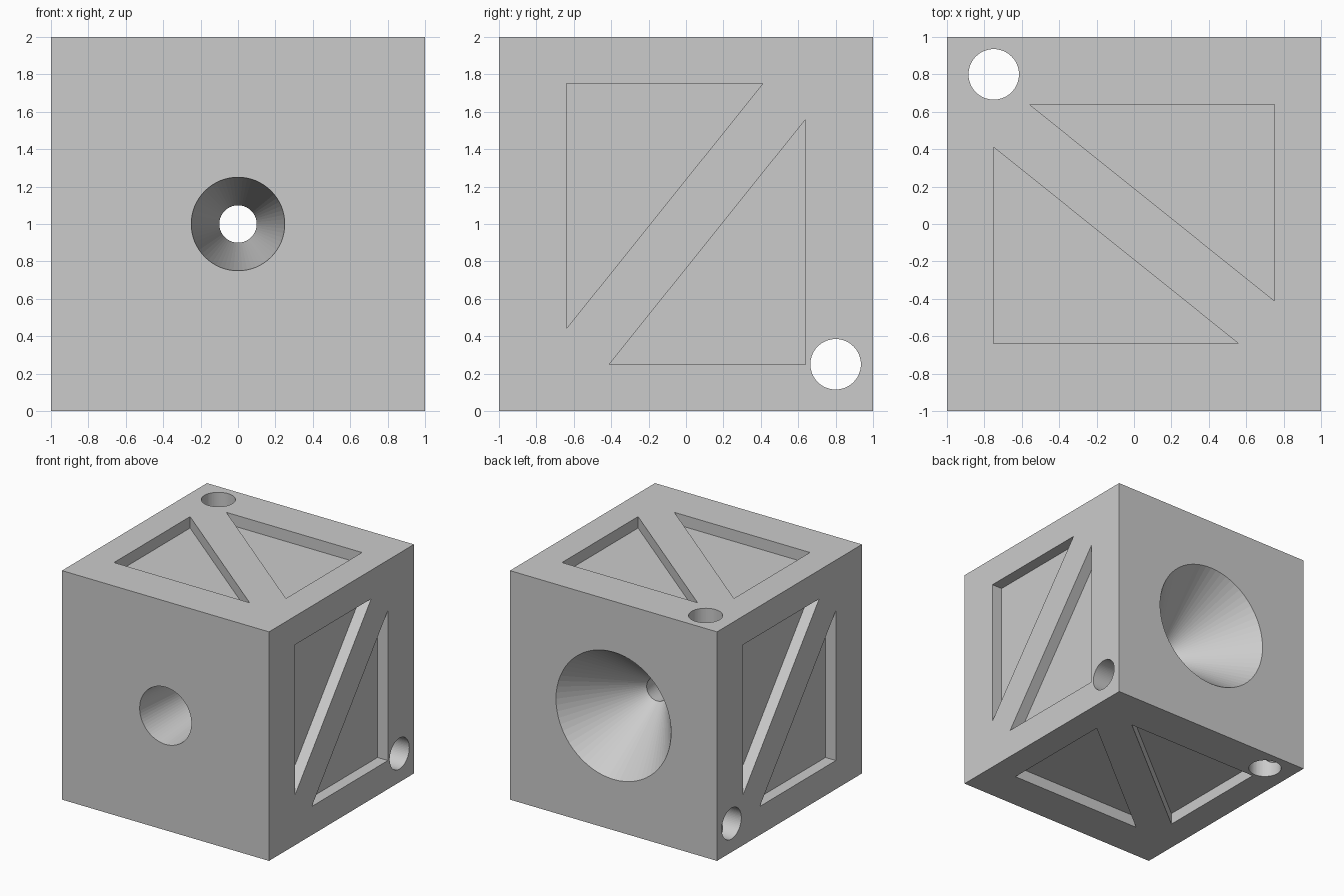
import bpy, bmesh
from math import pi
from mathutils import Matrix, Vector

old = bpy.data.objects.get("Cube")
if old:
    bpy.data.objects.remove(old, do_unlink=True)

grey = bpy.data.materials.new("plain_grey")
grey.use_nodes = True
colour = (0.6, 0.6, 0.6, 1)
grey.diffuse_color = colour
grey.node_tree.nodes["Principled BSDF"].inputs["Base Color"].default_value = colour


def make_object(name, bm):
    bmesh.ops.recalc_face_normals(bm, faces=bm.faces[:])
    mesh = bpy.data.meshes.new(name)
    bm.to_mesh(mesh)
    bm.free()
    mesh.materials.append(grey)
    obj = bpy.data.objects.new(name, mesh)
    bpy.context.collection.objects.link(obj)
    return obj


def prism(name, points, offset, turn):
    """Extruded polygon, turned into place."""
    bm = bmesh.new()
    face = bm.faces.new([bm.verts.new(p) for p in points])
    ext = bmesh.ops.extrude_face_region(bm, geom=[face])["geom"]
    verts = [v for v in ext if isinstance(v, bmesh.types.BMVert)]
    bmesh.ops.translate(bm, verts=verts, vec=offset)
    bmesh.ops.transform(bm, matrix=turn, verts=bm.verts[:])
    return make_object(name, bm)


def tube(name, rings, turn, sides=64):
    """Closed round cutter along z from (height, radius) rings."""
    bm = bmesh.new()
    loops = []
    for height, radius in rings:
        loop = bmesh.ops.create_circle(bm, segments=sides, radius=radius)["verts"]
        bmesh.ops.translate(bm, verts=loop, vec=(0, 0, height))
        loops.append(loop)
    for a, b in zip(loops, loops[1:]):
        for i in range(sides):
            j = (i + 1) % sides
            bm.faces.new((a[i], a[j], b[j], b[i]))
    bm.faces.new(loops[0])
    bm.faces.new(loops[-1])
    bmesh.ops.transform(bm, matrix=turn, verts=bm.verts[:])
    return make_object(name, bm)


# Solid block
bm = bmesh.new()
bmesh.ops.create_cube(bm, size=2)
bmesh.ops.translate(bm, verts=bm.verts[:], vec=(0, 0, 1))
block = make_object("block", bm)

centre = Matrix.Translation((0, 0, 1))
cutters = []

# Paired triangular pockets on the four faces around the y axis
triangle = [(-0.64, 0.75), (0.41, 0.75), (-0.64, -0.56)]
for side in range(4):
    turn = centre @ Matrix.Rotation(side * pi / 2, 4, 'Y')
    for sign in (1, -1):
        points = [Vector((0.9, sign * u, sign * v)) for u, v in triangle]
        cutters.append(prism("pocket_cutter", points, (0.2, 0, 0), turn))

# Straight corner holes, one along x and one along z
span = [(-1.1, 0.135), (1.1, 0.135)]
cutters.append(tube("vertical_hole_cutter", span,
                    Matrix.Translation((-0.75, 0.8, 1))))
cutters.append(tube("side_hole_cutter", span,
                    Matrix.Translation((0, 0.8, 0.25)) @ Matrix.Rotation(pi / 2, 4, 'Y')))

# Flared hole from front to back, narrowing to a throat
throat, neck, front, back = 0.4, 0.1, 0.25, 0.556
front_slope = (front - neck) / (1 + throat)
back_slope = (back - neck) / (1 - throat)
rings = [(-1.1, front + 0.1 * front_slope), (throat, neck),
         (1.1, back + 0.1 * back_slope)]
cutters.append(tube("flared_hole_cutter", rings,
                    centre @ Matrix.Rotation(-pi / 2, 4, 'X')))

# Carve everything out of the block
bpy.context.view_layer.objects.active = block
for cutter in cutters:
    cutter.hide_render = True
    mod = block.modifiers.new("carve", 'BOOLEAN')
    mod.operation = 'DIFFERENCE'
    mod.solver = 'EXACT'
    mod.object = cutter
    bpy.ops.object.modifier_apply(modifier=mod.name)
    bpy.data.objects.remove(cutter, do_unlink=True)
